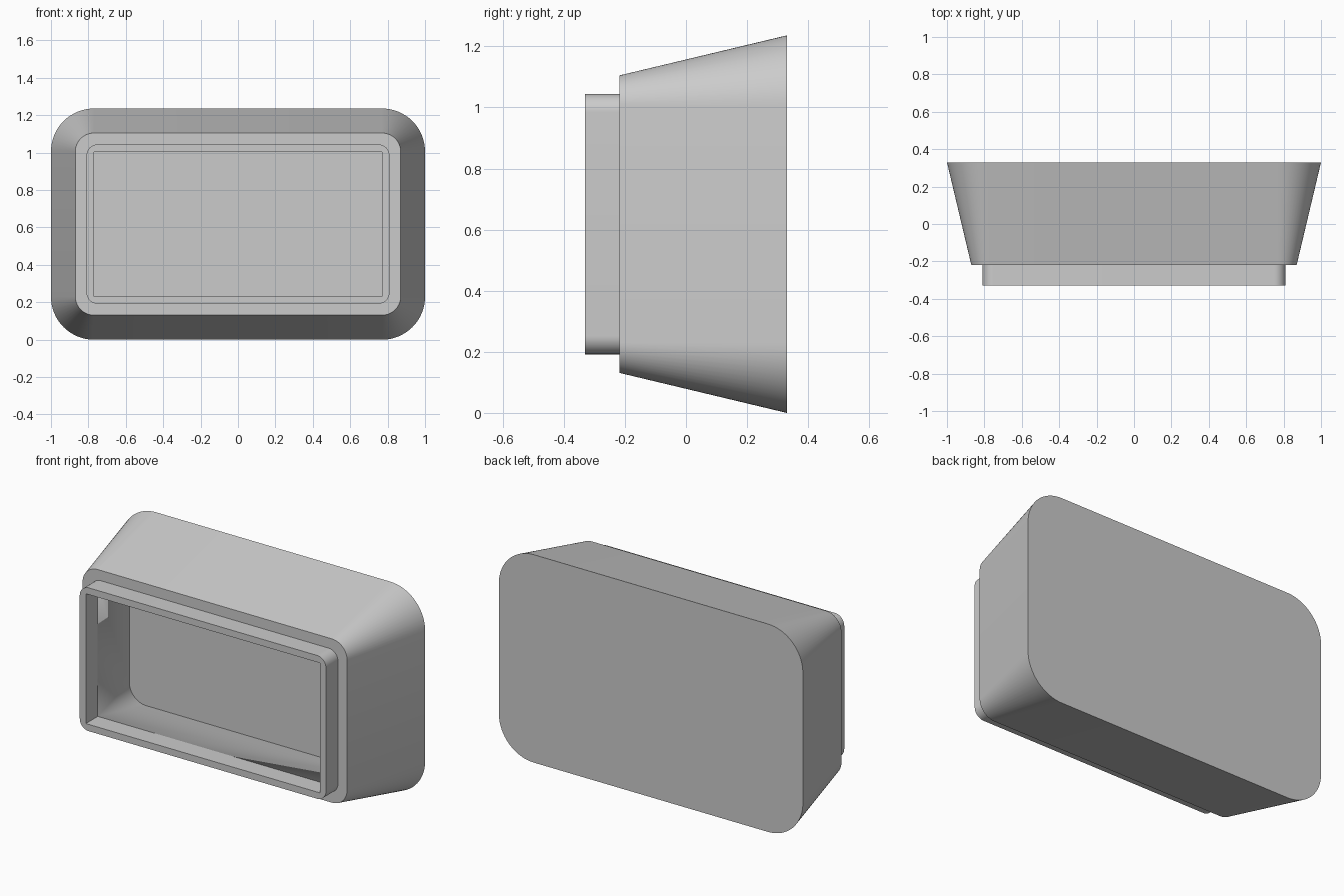
import bpy
import bmesh
import math

cube = bpy.data.objects.get("Cube")
if cube:
    bpy.data.objects.remove(cube, do_unlink=True)

CENTRE_Z = 0.618
CORNER_STEPS = 16


def make_material(name, colour):
    mat = bpy.data.materials.new(name)
    mat.use_nodes = True
    mat.diffuse_color = colour
    mat.node_tree.nodes["Principled BSDF"].inputs["Base Color"].default_value = colour
    return mat


def rounded_ring(bm, y, half_x, half_z, radius):
    """Ring of vertices around a rounded rectangle facing along y."""
    ring = []
    for quarter, (sx, sz) in enumerate([(1, 1), (-1, 1), (-1, -1), (1, -1)]):
        for step in range(CORNER_STEPS + 1):
            angle = (quarter + step / CORNER_STEPS) * math.pi / 2
            x = sx * (half_x - radius) + radius * math.cos(angle)
            z = sz * (half_z - radius) + radius * math.sin(angle)
            ring.append(bm.verts.new((x, y, z + CENTRE_Z)))
    return ring


# Sections from the back, over the outside, through the opening to the inner wall
sections = [
    (0.33, 1.0, 0.618, 0.23),       # back edge
    (-0.218, 0.87, 0.487, 0.10),    # front edge of the flared body
    (-0.218, 0.81, 0.426, 0.06),    # foot of the neck
    (-0.33, 0.81, 0.426, 0.06),     # neck rim, outside
    (-0.33, 0.77, 0.386, 0.0),      # neck rim, inside
    (-0.218, 0.77, 0.386, 0.0),     # start of the flared cavity
    (0.23, 0.876, 0.492, 0.11),     # inner back wall
]

bm = bmesh.new()
rings = [rounded_ring(bm, *s) for s in sections]
for a, b in zip(rings, rings[1:]):
    for i in range(len(a)):
        j = (i + 1) % len(a)
        bm.faces.new((a[i], a[j], b[j], b[i]))

# Close the back and the bottom of the cavity
bm.faces.new(rings[0])
bm.faces.new(rings[-1])
bmesh.ops.remove_doubles(bm, verts=bm.verts[:], dist=0.0001)
bmesh.ops.recalc_face_normals(bm, faces=bm.faces[:])

mesh = bpy.data.meshes.new("hollow_housing")
bm.to_mesh(mesh)
bm.free()
housing = bpy.data.objects.new("hollow_housing", mesh)
bpy.context.collection.objects.link(housing)
mesh.materials.append(make_material("light_grey", (0.6, 0.6, 0.6, 1.0)))

# Smooth round corners, crisp edges elsewhere
bpy.ops.object.select_all(action="DESELECT")
housing.select_set(True)
bpy.context.view_layer.objects.active = housing
bpy.ops.object.shade_smooth_by_angle(angle=math.radians(10))
